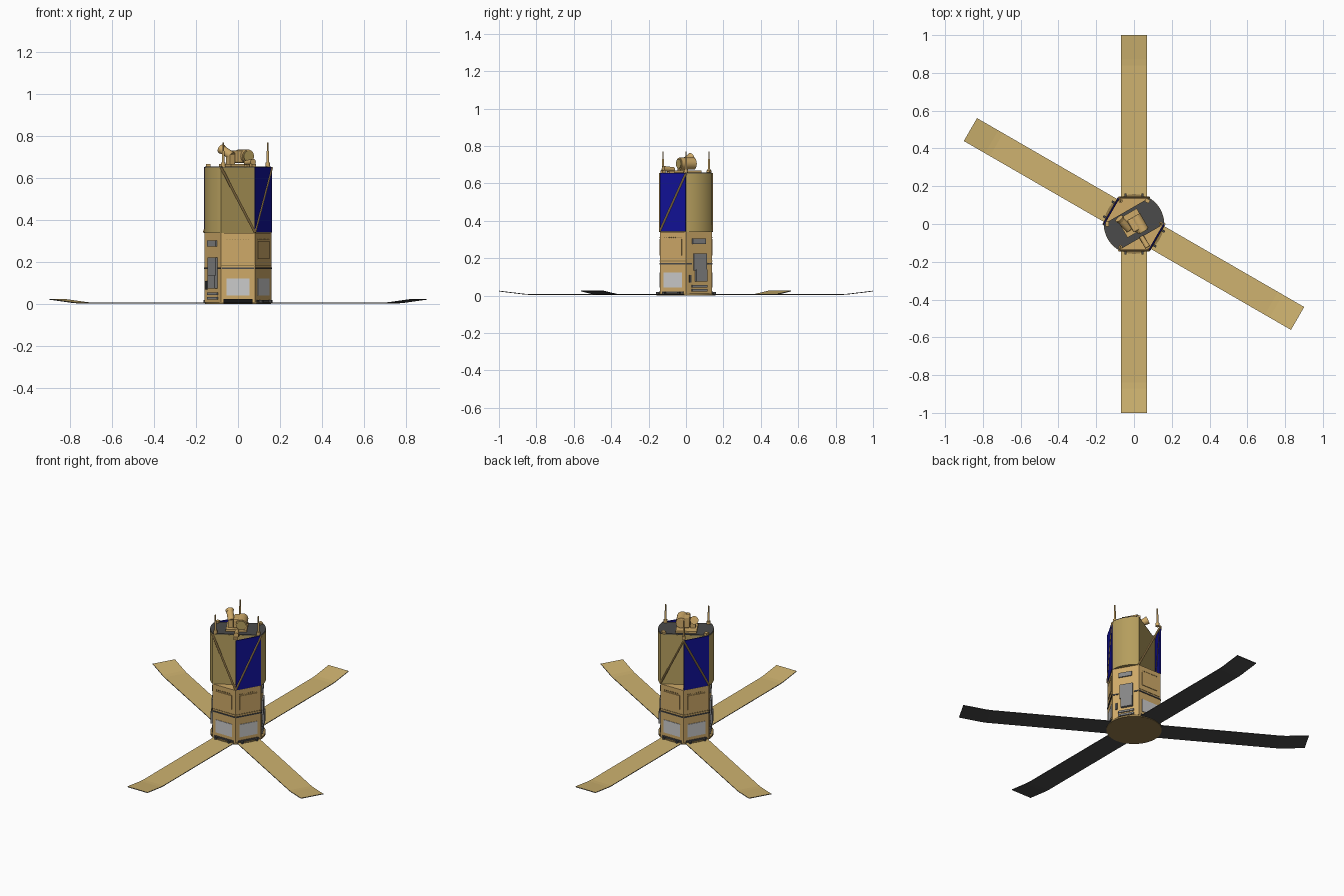
import bpy, bmesh
from math import radians, cos, sin, pi
from mathutils import Matrix, Vector

if "Cube" in bpy.data.objects:
    bpy.data.objects.remove(bpy.data.objects["Cube"])

R, AP = 0.16, 0.1386          # hexagon corner radius and flat distance


def material(name, rgb):
    m = bpy.data.materials.new(name)
    m.diffuse_color = (*rgb, 1)
    m.use_nodes = True
    m.node_tree.nodes["Principled BSDF"].inputs["Base Color"].default_value = m.diffuse_color
    return m


GOLD = material("gold_foil", (0.46, 0.34, 0.11))
TAN = material("tan_foil", (0.62, 0.40, 0.14))
WING = material("wing_gold", (0.62, 0.45, 0.16))
BLUE = material("blue_panel", (0.006, 0.006, 0.32))
DARK = material("dark_grey", (0.07, 0.07, 0.07))
GREY = material("mid_grey", (0.24, 0.24, 0.24))
PALE = material("pale_radiator", (0.56, 0.56, 0.54))
BROWN = material("base_brown", (0.30, 0.20, 0.07))


def finish(name, bm, *mats):
    bmesh.ops.recalc_face_normals(bm, faces=bm.faces)
    me = bpy.data.meshes.new(name)
    bm.to_mesh(me)
    bm.free()
    ob = bpy.data.objects.new(name, me)
    bpy.context.collection.objects.link(ob)
    for m in mats:
        me.materials.append(m)
    return ob


def smooth(ob, angle=30):
    bpy.ops.object.select_all(action='DESELECT')
    ob.select_set(True)
    bpy.context.view_layer.objects.active = ob
    bpy.ops.object.shade_smooth_by_angle(angle=radians(angle))


def box(name, size, matrix, mat, bevel=0):
    bm = bmesh.new()
    bmesh.ops.create_cube(bm, size=1, matrix=matrix @ Matrix.Diagonal((*size, 1)))
    if bevel:
        bmesh.ops.bevel(bm, geom=bm.edges[:], offset=bevel, segments=2, affect='EDGES', profile=0.5)
    return finish(name, bm, mat)


def rod(name, a, b, r, mat, r2=None, seg=16):
    a, b = Vector(a), Vector(b)
    d = b - a
    m = Matrix.Translation((a + b) / 2) @ d.to_track_quat('Z', 'Y').to_matrix().to_4x4()
    bm = bmesh.new()
    bmesh.ops.create_cone(bm, cap_ends=True, segments=seg, radius1=r, radius2=r if r2 is None else r2,
                          depth=d.length, matrix=m)
    ob = finish(name, bm, mat)
    smooth(ob)
    return ob


def prism(name, outline, z0, z1, mat):
    bm = bmesh.new()
    f = bm.faces.new([bm.verts.new((x, y, z0)) for x, y in outline])
    ext = bmesh.ops.extrude_face_region(bm, geom=[f])
    bmesh.ops.translate(bm, vec=(0, 0, z1 - z0),
                        verts=[v for v in ext['geom'] if isinstance(v, bmesh.types.BMVert)])
    return finish(name, bm, mat)


def polar(deg, r=R, z=None):
    p = (r * cos(radians(deg)), r * sin(radians(deg)))
    return p if z is None else (*p, z)


# local frame of a side: x outwards, y along the side, z up
def side(deg, u, z, out=0):
    return Matrix.Rotation(radians(deg), 4, 'Z') @ Matrix.Translation((AP + out, u, z))


def plate(name, deg, u0, u1, z0, z1, thick, mat):
    return box(name, (thick * 2, u1 - u0, z1 - z0), side(deg, (u0 + u1) / 2, (z0 + z1) / 2), mat)


# base disc and lower hexagonal bus
rod("base_disc", (0, 0, 0), (0, 0, 0.011), 0.158, BROWN, seg=64)
prism("lower_bus", [polar(60 * i) for i in range(6)], 0.011, 0.34, TAN)

# upper body: flat sides plus two rounded sides
shell = []
for start in (0, 180):
    shell += [polar(start + a) for a in range(0, 61, 5)]
smooth(prism("upper_body", shell, 0.34, 0.652, GOLD))
prism("top_deck", [(x * 0.99, y * 0.99) for x, y in shell], 0.652, 0.657, DARK)

# fittings on the flat sides
for deg in (-90, -30, 90, 150):
    plate("upper_bay_cover", deg, -0.055, 0.055, 0.215, 0.302, 0.004, TAN)
    plate("radiator", deg, -0.056, 0.056, 0.042, 0.122, 0.003, PALE)
    plate("separation_strip", deg, -0.078, 0.078, 0.167, 0.174, 0.004, DARK)
    plate("thin_rail", deg, -0.078, 0.078, 0.183, 0.187, 0.002, BROWN)
    plate("lower_rail", deg, -0.065, 0.065, 0.011, 0.021, 0.006, DARK)
    for i in range(9):
        plate("cover_bolt", deg, -0.054 + i * 0.0128, -0.049 + i * 0.0128, 0.308, 0.312, 0.003, BROWN)
    for s in (-1, 1):
        box("wing_hinge", (0.03, 0.012, 0.012), side(deg, s * 0.045, 0.014, 0.008), DARK)

# blue solar panels on the body
for deg in (-30, 150):
    plate("body_solar_panel", deg, -0.0785, 0.0785, 0.342, 0.654, 0.003, BLUE)

# equipment on the two rounded sides
for deg in (30, 210):
    plate("upper_vent", deg, -0.042, 0.038, 0.276, 0.304, 0.007, GREY)
    plate("equipment_box", deg, -0.035, 0.045, 0.135, 0.224, 0.010, GREY)
    plate("lower_equipment_box", deg, -0.025, 0.045, 0.074, 0.138, 0.016, GREY)
    plate("vent_bar", deg, -0.045, 0.05, 0.044, 0.056, 0.007, GREY)
    plate("vent_bar", deg, -0.045, 0.05, 0.022, 0.034, 0.007, GREY)
    plate("side_bracket", deg, -0.062, -0.05, 0.07, 0.11, 0.006, DARK)
    plate("separation_strip", deg, -0.078, -0.045, 0.167, 0.174, 0.004, DARK)
    plate("separation_strip", deg, 0.052, 0.078, 0.167, 0.174, 0.004, DARK)

# zigzag truss, hidden below the rounded sides
for low, high in ((-60, 240), (-60, 0), (60, 120), (180, 120)):
    rod("truss_strut", polar(low, R + 0.001, 0.343), polar(high, R + 0.001, 0.652), 0.006, TAN, seg=10)

# fold-out wings with raised tips: gold above, grey below
def wing(deg):
    bm = bmesh.new()
    path = [(0.12, 0.008), (0.84, 0.008), (0.87, 0.010), (1.0, 0.026)]
    rings = []
    for r, z in path:
        rings.append([bm.verts.new((r, y, z + dz)) for y, dz in
                      ((-0.07, 0), (0.07, 0), (0.07, -0.004), (-0.07, -0.004))])
    for a, b in zip(rings, rings[1:]):
        for k in range(4):
            f = bm.faces.new((a[k], a[(k + 1) % 4], b[(k + 1) % 4], b[k]))
            f.material_index = 0 if k == 0 else 1
    bm.faces.new(rings[0])
    bm.faces.new(rings[-1]).material_index = 1
    bm.transform(Matrix.Rotation(radians(deg), 4, 'Z'))
    finish("solar_wing", bm, WING, DARK)


for deg in (-90, -30, 90, 150):
    wing(deg)

# whip antennas on three corners
for deg in (0, 120, 240):
    rod("antenna_foot", polar(deg, 0.142, 0.655), polar(deg, 0.142, 0.675), 0.011, TAN)
    rod("antenna_sleeve", polar(deg, 0.142, 0.675), polar(deg, 0.142, 0.73), 0.006, TAN)
    rod("antenna_tip", polar(deg, 0.142, 0.73), polar(deg, 0.142, 0.77), 0.004, TAN)

# small blocks at the other corners
for deg in (-60, 60, 180):
    box("corner_block", (0.02, 0.024, 0.014),
        Matrix.Rotation(radians(deg), 4, 'Z') @ Matrix.Translation((0.142, 0, 0.661)), TAN)

# camera and sensor cluster on the top deck, turned 30 degrees
deck = Matrix.Translation((-0.01, 0.005, 0.655)) @ Matrix.Rotation(radians(30), 4, 'Z')


def at(x, y, z):
    return deck @ Vector((x, y, z))


box("instrument_plate", (0.12, 0.11, 0.014), deck @ Matrix.Translation((0, 0, 0.007)), TAN)
box("instrument_box", (0.06, 0.075, 0.06), deck @ Matrix.Translation((0.012, -0.012, 0.048)), TAN, 0.008)
rod("camera_drum", at(0.03, -0.065, 0.05), at(0.03, 0.025, 0.05), 0.032, TAN, seg=32)
rod("camera_rim", at(0.03, -0.070, 0.05), at(0.03, -0.064, 0.05), 0.026, GOLD, seg=32)
rod("tilted_sensor", at(-0.03, -0.02, 0.05), at(-0.045, 0.045, 0.08), 0.020, TAN, seg=24)
rod("sensor_hood", at(-0.044, 0.040, 0.078), at(-0.047, 0.055, 0.085), 0.020, TAN, 0.024, seg=24)
box("side_unit", (0.03, 0.04, 0.05), deck @ Matrix.Translation((-0.035, -0.01, 0.035)), TAN, 0.004)

# small star tracker near the front corner
rod("tracker_tube", (0.038, -0.065, 0.674), (0.072, -0.122, 0.678), 0.012, TAN, 0.015, 20)
box("tracker_mount", (0.03, 0.03, 0.012),
    Matrix.Translation((0.048, -0.082, 0.661)) @ Matrix.Rotation(radians(30), 4, 'Z'), TAN)
